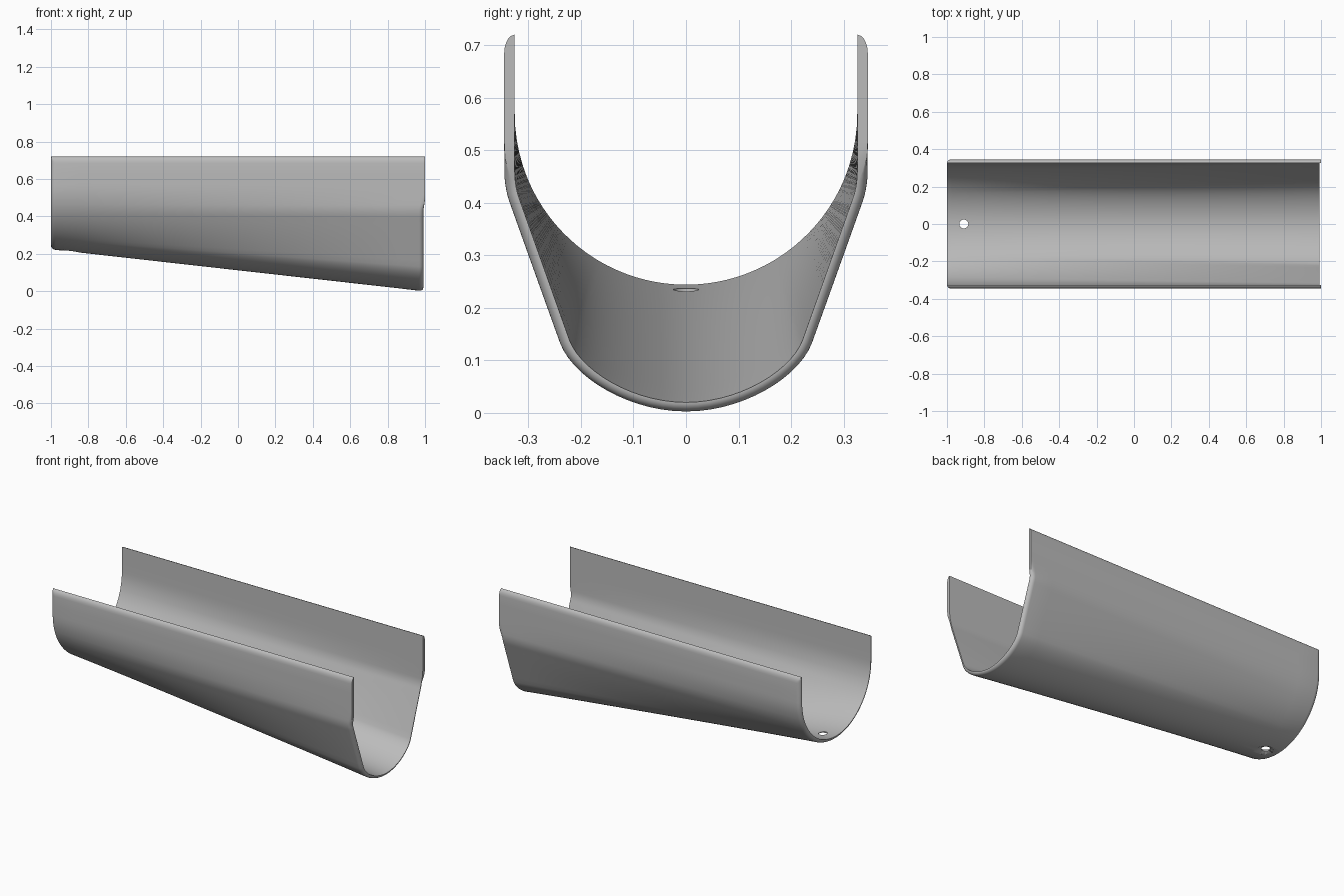
import bpy, bmesh, math
from mathutils import Vector

if "Cube" in bpy.data.objects:
    bpy.data.objects.remove(bpy.data.objects["Cube"])

WALL, HALF, TOP, SPRING = 0.02, 0.346, 0.72, 0.57
FILLET = 0.025


def bezier(pts, n):
    """Points along a Bezier of any degree, leaving out the first one."""
    out = []
    for i in range(1, n + 1):
        p = [Vector(q) for q in pts]
        while len(p) > 1:
            p = [a.lerp(b, i / n) for a, b in zip(p, p[1:])]
        out.append(p[0])
    return out


def smooth(a, b, v):
    t = min(max((v - a) / (b - a), 0), 1)
    return t * t * (3 - 2 * t)


def arc(a, b, n):
    return [Vector((HALF * math.cos(math.radians(a + (b - a) * i / n)),
                    SPRING - HALF * math.sin(math.radians(a + (b - a) * i / n))))
            for i in range(1, n + 1)]


# Half profiles (y, z) of both ends, with matching point counts
rim = [Vector((HALF, TOP - d)) for d in (0, .003, .008, .015, .024, .035, .09, .15)]
round_end = rim + arc(0, 18, 4) + arc(18, 30, 6) + arc(30, 58, 8) + arc(58, 90, 14)
deep_end = (rim
            + bezier([(HALF, SPRING), (HALF, .46)], 4)
            + bezier([(HALF, .46), (HALF, .425), (.333, .392)], 6)
            + bezier([(.333, .392), (.24, .13)], 8)
            + bezier([(.24, .13), (.215, .065), (.11, 0), (0, 0)], 14))


def section(x):
    """Outer points and outward normals of the whole profile at x."""
    t = (x + 1) / 2
    half = [a.lerp(b, t) for a, b in zip(round_end, deep_end)]
    pts = half + [Vector((-p.x, p.y)) for p in reversed(half[:-1])]
    normals = []
    for i in range(len(pts)):
        d = (pts[min(i + 1, len(pts) - 1)] - pts[max(i - 1, 0)]).normalized()
        normals.append(Vector((-d.y, d.x)))
    return pts, normals


def quarter(u):
    """Depth of a quarter-round edge, from 0 to 1."""
    return 1 - math.sqrt(max(0, 1 - min(max(u, 0), 1) ** 2))


# Stations along the length, closer together in the rounded ends
ease = [FILLET * (1 - math.cos(math.pi / 2 * i / 6)) for i in range(7)]
xs = [-1 + e for e in ease]
xs += [-1 + FILLET + (2 - 2 * FILLET) * i / 16 for i in range(1, 16)]
xs += [1 - e for e in reversed(ease)]

# Trough shell: outer skin with rounded ends, then inner skin
bm = bmesh.new()
rings = []
for skin, stations in (("outer", xs), ("inner", xs[::-1])):
    for x in stations:
        pts, normals = section(x)
        ring = []
        for p, n in zip(pts, normals):
            flat = smooth(.42, .5, p.y)
            depth = 1.0
            if skin == "outer":
                depth = max(quarter((-1 + FILLET - x) / FILLET),
                            quarter((x - 1 + FILLET) / FILLET) * (1 - flat),
                            quarter((p.y - TOP + .036) / .036))
                depth = min(depth, .97)
            q = p - n * WALL * depth
            shift = .009 * (1 - flat) * smooth(.9, 1, x)
            ring.append(bm.verts.new((x - shift, q.x, q.y)))
        rings.append(ring)
for a, b in zip(rings, rings[1:] + rings[:1]):
    for j in range(len(a) - 1):
        bm.faces.new((a[j], a[j + 1], b[j + 1], b[j]))

# Narrow top rims
count = len(xs)
for j in (0, -1):
    for i in range(count - 1):
        k = 2 * count - 1 - i
        bm.faces.new((rings[i][j], rings[i + 1][j], rings[k - 1][j], rings[k][j]))
bmesh.ops.recalc_face_normals(bm, faces=bm.faces)
mesh = bpy.data.meshes.new("trough")
bm.to_mesh(mesh)
bm.free()
trough = bpy.data.objects.new("trough", mesh)
bpy.context.collection.objects.link(trough)

grey = bpy.data.materials.new("plain grey")
grey.use_nodes = True
grey.diffuse_color = (.5, .5, .5, 1)
grey.node_tree.nodes["Principled BSDF"].inputs["Base Color"].default_value = (.5, .5, .5, 1)
mesh.materials.append(grey)


# Drain hole, countersunk from below
def cut(name, r_low, r_high, z_low, z_high):
    bpy.ops.mesh.primitive_cone_add(vertices=48, radius1=r_low, radius2=r_high,
                                    depth=z_high - z_low,
                                    location=(-.91, 0, (z_low + z_high) / 2))
    cutter = bpy.context.object
    cutter.name = name
    cutter.hide_render = True
    cutter.data.materials.append(grey)
    mod = trough.modifiers.new(name, "BOOLEAN")
    mod.operation, mod.solver, mod.object = "DIFFERENCE", "EXACT", cutter
    bpy.context.view_layer.objects.active = trough
    bpy.ops.object.modifier_apply(modifier=name)
    bpy.data.objects.remove(cutter)


cut("drain_hole", .024, .024, .15, .3)
cut("drain_countersink", .1, .024, .19, .228)

bpy.ops.object.select_all(action="DESELECT")
trough.select_set(True)
bpy.context.view_layer.objects.active = trough
bpy.ops.object.shade_smooth_by_angle(angle=math.radians(35))
